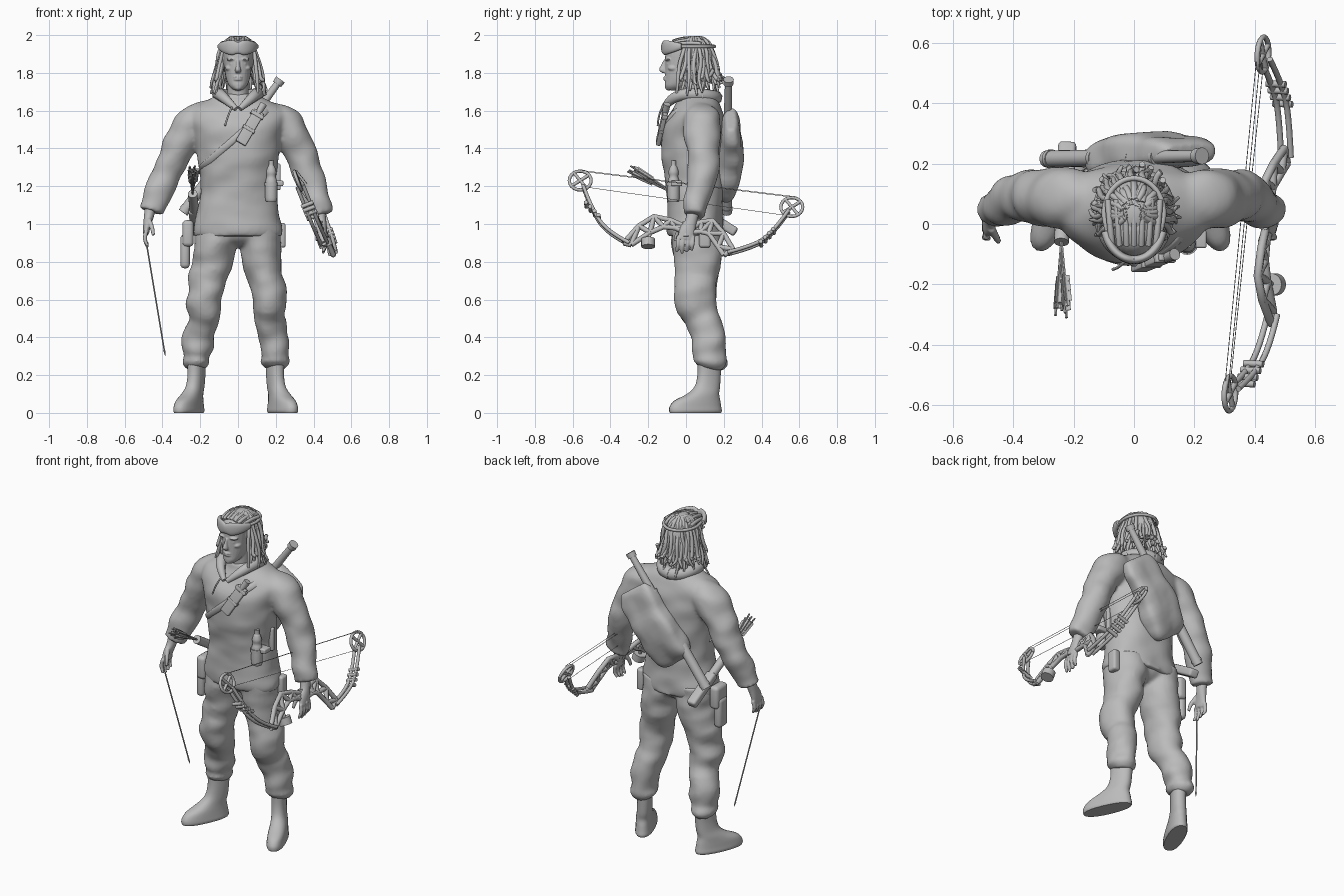
import bpy, bmesh, math, random
from mathutils import Vector, Matrix, noise

random.seed(4)
if "Cube" in bpy.data.objects:
    bpy.data.objects.remove(bpy.data.objects["Cube"])

grey = bpy.data.materials.new("plain grey")
grey.use_nodes = True
grey.diffuse_color = (0.5, 0.5, 0.5, 1)
grey.node_tree.nodes["Principled BSDF"].inputs["Base Color"].default_value = (0.5, 0.5, 0.5, 1)


def finish(name, bm, voxel=0, smooth=4):
    """Turn a bmesh into an object, optionally fusing its volumes."""
    bmesh.ops.recalc_face_normals(bm, faces=bm.faces)
    me = bpy.data.meshes.new(name)
    bm.to_mesh(me)
    bm.free()
    me.materials.append(grey)
    ob = bpy.data.objects.new(name, me)
    bpy.context.collection.objects.link(ob)
    bpy.ops.object.select_all(action='DESELECT')
    ob.select_set(True)
    bpy.context.view_layer.objects.active = ob
    bpy.ops.object.shade_smooth_by_angle(angle=math.radians(40))
    if voxel:
        m = ob.modifiers.new("fuse", 'REMESH')
        m.mode, m.voxel_size, m.use_smooth_shade = 'VOXEL', voxel, True
        s = ob.modifiers.new("soften", 'SMOOTH')
        s.factor, s.iterations = 0.5, smooth


def catmull(a, b, c, d, t):
    return [0.5 * (2*q + (r-p)*t + (2*p-5*q+4*r-s)*t*t + (3*q-p-3*r+s)*t**3)
            for p, q, r, s in zip(a, b, c, d)]


def loft(bm, rows, flat=False, turn=0, side=1, steps=4, wobble=0, power=2, n=24, upright=False):
    """Skin ellipses (x, y, z, rx, ry) along a smooth path."""
    path = []
    for i in range(len(rows) - 1):
        quad = [rows[max(0, min(len(rows)-1, i+k))] for k in (-1, 0, 1, 2)]
        path += [catmull(*quad, j/steps) for j in range(steps)]
    path.append(rows[-1])
    rings = []
    for i, p in enumerate(path):
        c = Vector(p[:3])
        t = Vector(path[min(i+1, len(path)-1)][:3]) - Vector(path[max(i-1, 0)][:3])
        t = Vector((0, 0, 1)) if flat else t.normalized()
        v = Vector((0, 0, 1)) if upright else Vector((math.sin(turn), math.cos(turn), 0))
        v = (v - t * v.dot(t)).normalized()
        u = v.cross(t)
        ring = []
        for k in range(n):
            a = math.tau * k / n
            ca, sa = math.cos(a), math.sin(a)
            e = 2 / power
            q = (c + u * p[3] * math.copysign(abs(ca)**e, ca)
                 + v * p[4] * math.copysign(abs(sa)**e, sa))
            if wobble:
                w = noise.noise(Vector((q.x*8, q.y*8, q.z*13 + 7*side)))
                q += (q - c).normalized() * wobble * w
            ring.append(bm.verts.new((q.x * side, q.y, q.z)))
        rings.append(ring)
    for r, s in zip(rings, rings[1:]):
        for k in range(n):
            bm.faces.new((r[k], r[(k+1) % n], s[(k+1) % n], s[k]))
    bm.faces.new(rings[0])
    bm.faces.new(rings[-1])


def ball(bm, c, r):
    bmesh.ops.create_uvsphere(bm, u_segments=20, v_segments=12, radius=1,
                              matrix=Matrix.Translation(c) @ Matrix.Diagonal((*r, 1)))


def rod(bm, p, q, r, r2=None, n=12):
    p, q = Vector(p), Vector(q)
    rot = (q - p).to_track_quat('Z', 'Y').to_matrix().to_4x4()
    bmesh.ops.create_cone(bm, cap_ends=True, segments=n, radius1=r, radius2=r if r2 is None else r2,
                          depth=(q - p).length, matrix=Matrix.Translation((p + q) / 2) @ rot)


def box(bm, c, size, along, out=(0, 1, 0), bevel=0.01):
    """Rounded box whose length (size z) follows 'along'."""
    z = Vector(along).normalized()
    x = Vector(out).cross(z).normalized()
    rot = Matrix((x, z.cross(x), z)).transposed().to_4x4()
    made = bmesh.ops.create_cube(bm, size=1, matrix=Matrix.Translation(c) @ rot @ Matrix.Diagonal((*size, 1)))
    edges = {e for v in made["verts"] for e in v.link_edges}
    bmesh.ops.bevel(bm, geom=list(edges), offset=bevel, segments=4, profile=0.5, affect='EDGES')


def tubes(name, paths, r, kind='NURBS'):
    """Round cords through paths of (x, y, z, thickness factor)."""
    cu = bpy.data.curves.new(name, 'CURVE')
    cu.dimensions, cu.bevel_depth, cu.bevel_resolution = '3D', r, 2
    cu.resolution_u, cu.use_fill_caps = 4, True
    for path in paths:
        sp = cu.splines.new(kind)
        sp.points.add(len(path) - 1)
        for pt, p in zip(sp.points, path):
            pt.co = (*p[:3], 1)
            pt.radius = p[3] if len(p) > 3 else 1
        if kind == 'NURBS':
            sp.order_u, sp.use_endpoint_u = 3, True
    cu.materials.append(grey)
    bpy.context.collection.objects.link(bpy.data.objects.new(name, cu))


# Jacket: torso and sleeves fused
torso = [(0, .05, .935, .232, .145), (0, .05, .99, .235, .152), (0, .045, 1.1, .212, .147),
         (0, .045, 1.2, .202, .152), (0, .04, 1.32, .207, .165), (0, .04, 1.45, .228, .17),
         (0, .045, 1.54, .255, .16), (0, .06, 1.605, .25, .13), (0, .065, 1.655, .165, .105),
         (0, .05, 1.69, .09, .09)]
bm = bmesh.new()
loft(bm, torso, flat=True, power=2.2, n=40, wobble=.012)
for side, dx, dz in ((-1, 0, 0), (1, -.02, -.02)):
    loft(bm, [(.14, .07, 1.58, .07, .08), (.19, .08, 1.568, .082, .092), (.24, .085, 1.53, .094, .102),
              (.3, .09, 1.44, .087, .095),
              (.345, .095, 1.34, .08, .087), (.39 + dx/2, .085, 1.24, .078, .08),
              (.43 + dx, .06, 1.15 + dz, .072, .066), (.458 + dx, .045, 1.065 + dz, .07, .06)],
         side=side, wobble=.014)
finish("jacket", bm, .011, 8)

# Collar with open front flaps
tubes("collar", [[(s*.01, -.12, 1.61, .5), (s*.065, -.085, 1.66, .9), (s*.1, -.01, 1.69, 1.1),
                  (s*.105, .08, 1.685, 1.2), (s*.05, .15, 1.67, 1.3), (-s*.01, .155, 1.67, 1.3)]
                 for s in (-1, 1)], .03)
tubes("collar_cord", [[(-.02, -.11, 1.64), (-.045, -.145, 1.6), (-.07, -.15, 1.52)]], .005)

# Trousers: legs and seat fused, the left leg standing slightly closer in
bm = bmesh.new()
ball(bm, (0, .055, .96), (.2, .13, .085))
leg = [(.115, .055, 1, .11, .135), (.124, .06, .88, .109, .13), (.14, .065, .78, .101, .123),
       (.168, .05, .66, .094, .11), (.178, .048, .58, .093, .107), (.18, .08, .5, .079, .095),
       (.205, .112, .42, .083, .085), (.213, .125, .35, .08, .09), (.218, .13, .3, .069, .084),
       (.22, .13, .265, .074, .088), (.22, .125, .235, .05, .065)]
for side, closer in ((-1, 0), (1, .03)):
    loft(bm, [(x - closer * (1 - z), y, z, a, b) for x, y, z, a, b in leg], side=side, wobble=.016)
finish("trousers", bm, .011)

# Boots, toes turned out
for side, dx, name in ((-1, .012, "right_boot"), (1, -.012, "left_boot")):
    bm = bmesh.new()
    loft(bm, [(x + dx, y, z, a, b) for x, y, z, a, b in (
        (.248, .05, 0, .05, .146), (.248, .05, .012, .055, .15), (.248, .05, .035, .053, .146),
        (.244, .06, .065, .05, .13), (.23, .09, .1, .046, .09), (.215, .113, .14, .042, .07),
        (.208, .122, .2, .041, .064), (.208, .125, .27, .043, .066))],
         flat=True, turn=-.42, side=side, power=2.3)
    finish(name, bm)

# Hands: palm, fingers and thumb fused
for side, dx, dz, name in ((-1, 0, 0, "right_hand"), (1, -.03, -.03, "left_hand")):
    bm = bmesh.new()
    loft(bm, [(.462 + dx, .04, 1.1 + dz, .03, .034), (.472 + dx, .025, 1.04 + dz, .026, .032),
              (.482 + dx, .005, .99 + dz, .02, .042), (.487 + dx, -.003, .95 + dz, .016, .04)], side=side)
    for k in range(4):
        y = -.04 + .026 * k
        loft(bm, [(.485 + dx, y, .965 + dz, .012, .012), (.493 + dx, y - .004, .92 + dz, .011, .011),
                  (.478 + dx, y - .008, .875 + dz + .008*abs(k - 1), .008, .008)], side=side, n=10)
    loft(bm, [(.472 + dx, -.015, 1.02 + dz, .014, .014), (.455 + dx, -.045, .98 + dz, .012, .012),
              (.448 + dx, -.058, .94 + dz, .009, .009)], side=side, n=10)
    finish(name, bm, .005, 2)

# Head and facial features fused
bm = bmesh.new()
loft(bm, [(0, .03, 1.62, .06, .062), (0, .02, 1.72, .055, .058), (0, .025, 1.78, .055, .06)])
loft(bm, [(0, -.07, 1.708, .022, .03), (0, -.05, 1.73, .046, .062), (0, -.025, 1.765, .062, .085),
          (0, -.005, 1.81, .071, .106), (0, .005, 1.86, .077, .116), (0, .012, 1.92, .08, .118),
          (0, .015, 1.965, .062, .092), (0, .015, 1.985, .03, .04)], flat=True, power=2.2)
loft(bm, [(0, -.105, 1.868, .009, .014), (0, -.116, 1.84, .01, .017), (0, -.122, 1.815, .016, .021),
          (0, -.112, 1.8, .013, .015)], flat=True, n=12)
for z, h in ((1.777, .006), (1.765, .007)):
    ball(bm, (0, -.103, z), (.025, .017, h))
for s in (-1, 1):
    ball(bm, (s*.034, -.094, 1.872), (.028, .02, .008))
    ball(bm, (s*.032, -.089, 1.848), (.014, .014, .007))
    ball(bm, (s*.046, -.066, 1.825), (.022, .03, .016))
ball(bm, (0, -.092, 1.725), (.024, .02, .018))
finish("head", bm, .0045, 2)

# Hair cap and hanging locks
bm = bmesh.new()
ball(bm, (0, .035, 1.883), (.094, .118, .112))
finish("hair_cap", bm)
locks = []
for layer in range(3):
    for k in range(27):
        a = math.radians(54 + 252 * (k + random.random()) / 27)
        drop = random.uniform(-.01, .1) + .05 * (2 < a < 4.3) * (layer == 0)
        path = []
        for r, z in ((.03, 1.985), (.066, 1.972), (.093, 1.915), (.113, 1.84), (.13, 1.76), (.144, 1.67 + drop)):
            r += random.uniform(-.012, .01) - .012 * layer * (z < 1.95)
            b = a + random.uniform(-.12, .12)
            path.append((r * math.sin(b), .04 - 1.06 * r * math.cos(b), z, .5 if z < 1.75 else 1))
        locks.append(path)
for k in range(7):
    x = (k - 3) * .024
    locks.append([(x, -.07, 1.965 - 4*x*x), (x * 1.1, -.01, 1.992 - 5*x*x), (x * 1.2, .08, 1.98 - 5*x*x)])
tubes("hair_locks", locks, .0105)

# Goggles on the forehead, with a strap around the head
bm = bmesh.new()
arc = [math.radians(-78 + 13 * k) for k in range(13)]
loft(bm, [(.097 * math.sin(a), .002 - .12 * math.cos(a), 1.932 + .006 * abs(a), .014,
           .041 - .014 * abs(a) ** 2 - .012 * math.exp(-30 * a * a)) for a in arc],
     steps=2, power=2.3, upright=True)
finish("goggles", bm)
tubes("goggle_strap", [[(.1 * math.sin(a), .035 - .118 * math.cos(a), 1.94)
                        for a in [math.radians(60 + 20 * k) for k in range(13)]]], .009)


def chest(x, z):
    """Point just outside the jacket front at this x and z."""
    lo, hi = next((p, q) for p, q in zip(torso, torso[1:]) if q[2] >= z)
    t = (z - lo[2]) / (hi[2] - lo[2])
    cy, rx, ry = (lo[i] + (hi[i] - lo[i]) * t for i in (1, 3, 4))
    return (x, cy - ry * math.sqrt(max(0, 1 - (x / rx) ** 2)) - .002, z)


# Shoulder strap across the chest
bm = bmesh.new()
strap = [(.165, .02, 1.62)] + [chest(.15 - .34 * t / 8, 1.6 - .3 * t / 8) for t in range(9)] + [(-.19, .06, 1.27)]
loft(bm, [(*p, .018, .007) for p in strap], steps=2, n=12)
finish("chest_strap", bm)

# Knife in a sheath on the chest
bm = bmesh.new()
low, high = Vector((.015, -.148, 1.43)), Vector((.135, -.1, 1.635))
axis = high - low
box(bm, low + axis * .4, (.06, .024, .2), axis, bevel=.006)
box(bm, low + axis * .72, (.075, .03, .022), axis, bevel=.005)
box(bm, low + axis * .35, (.07, .028, .018), axis, bevel=.004)
rod(bm, low + axis * .74, high, .016, .02)
finish("chest_sheath", bm)

# Soft back pack slung beside a long tube
bm = bmesh.new()
loft(bm, [(.055 + .59 * s, y, 1.365 + .81 * s, w, h) for s, y, w, h in (
    (-.235, .19, .1, .03), (-.2, .205, .12, .055), (-.1, .228, .13, .066), (.02, .235, .128, .064),
    (.13, .24, .122, .052), (.2, .24, .115, .042), (.235, .238, .1, .025))], power=3.6, n=32, wobble=.016)
finish("back_pack", bm, .01, 3)
bm = bmesh.new()
a, b = Vector((-.29, .215, 1.06)), Vector((.225, .225, 1.765))
mid = a.lerp(b, .55)
rod(bm, a, mid, .028, n=20)
rod(bm, mid, b, .025, .018, n=20)
rod(bm, a.lerp(b, .965), b, .026, .028, n=20)
for t in (.02, .3, .54, .7):
    rod(bm, a.lerp(b, t), a.lerp(b, t + .018), .031, n=20)
finish("back_tube", bm)

# Hip quiver with arrows
bm = bmesh.new()
tail, mouth = Vector((-.22, .265, .955)), Vector((-.24, -.06, 1.16))
box(bm, tail.lerp(mouth, .3), (.05, .06, .23), mouth - tail, (1, 0, 0), .014)
rod(bm, tail.lerp(mouth, .4), mouth, .025, .025, 16)
finish("hip_quiver", bm)
bm = bmesh.new()
for k in range(6):
    end = Vector((-.24 + .02 * math.cos(k * 2.4), -.27 - .008 * k, 1.29 + .022 * math.sin(k * 2.4)))
    rod(bm, mouth, end, .005, n=6)
    f = mouth.lerp(end, .72)
    for j in range(3):
        out = Vector((math.cos(j * 2.1), 0, math.sin(j * 2.1)))
        box(bm, f + out * .007, (.002, .018, .1), end - mouth, out, .0005)
finish("quiver_arrows", bm)

# Arrow held in the right hand
bm = bmesh.new()
rod(bm, (-.495, -.04, .96), (-.39, .075, .33), .004, n=8)
rod(bm, (-.39, .075, .33), (-.385, .08, .3), .006, 0, 8)
finish("held_arrow", bm)

# Hip holster, bottle and side pouches
bm = bmesh.new()
box(bm, (-.265, .06, .95), (.11, .06, .14), (0, 0, 1), (1, 0, 0), .022)
box(bm, (-.28, .06, .855), (.085, .05, .18), (0, 0, 1), (1, 0, 0), .022)
finish("hip_holster", bm)
bm = bmesh.new()
loft(bm, [(.176, -.066, z, r, r) for z, r in ((1.12, .028), (1.14, .032), (1.22, .031), (1.25, .024),
          (1.275, .027), (1.3, .02), (1.31, .014), (1.335, .014))], flat=True, n=20)
rod(bm, (.176, -.066, 1.2), (.176, -.066, 1.22), .036, n=20)
box(bm, (.2, -.05, 1.215), (.08, .06, .03), (0, 0, 1), bevel=.008)
finish("bottle", bm)
bm = bmesh.new()
box(bm, (.23, .1, .94), (.06, .045, .13), (0, 0, 1), (1, 0, 0), .014)
box(bm, (.21, .03, 1.25), (.025, .03, .14), (0, 0, 1), (1, 0, 0), .008)
finish("left_pouches", bm)


# Compound bow, laid out as (y, z) in its tilted plane
def bow(y, z, out=0):
    return Vector((.33 + (1.27 - z) * .38 + .05 * y + out, y, z + .38 * out))


upper = [(-.33, .9), (-.25, .99), (-.17, 1.04), (-.08, 1.02), (0, .985), (.08, 1.01), (.14, 1.02), (.2, .95), (.25, .865)]
lower = [(-.29, .89), (-.19, .955), (-.12, .985), (-.06, .98), (0, .955), (.08, .96), (.12, .95), (.17, .88), (.2, .835)]
rails = [[bow(*p) for p in r] for r in (upper, lower)]
struts = [[bow(*p), bow(*q)] for p, q in zip(upper, lower)]
struts += [[bow(*p), bow(*q)] for p, q in zip(upper[1:], lower)]
tubes("bow_riser", rails + struts, .014, 'POLY')
limbs = [[(-.3, .895), (-.4, .945), (-.49, 1.05), (-.545, 1.2)], [(.22, .845), (.36, .88), (.46, .95), (.545, 1.07)]]
tubes("bow_limbs", [[bow(*p, o) for p in limb] for limb in limbs for o in (-.016, .016)], .01)
normal = Vector((1, -.05, .38)).normalized()
bm = bmesh.new()
rod(bm, bow(0, .93), bow(0, 1.01), .02, n=12)
for (y, z), tilt in (((-.495, 1.07), -1), ((.43, .93), 1)):
    for k in range(4):
        c = bow(y + .022 * (k - 1.5), z + .022 * (k - 1.5) * tilt)
        rod(bm, c - normal * .034, c + normal * .034, .011)
rod(bm, bow(-.2, .88), bow(-.2, .92), .037, n=20)
rod(bm, bow(-.2, .91), bow(-.18, .99), .009)
finish("bow_fittings", bm)
cams = []
for y, z in ((-.56, 1.23), (.56, 1.09)):
    ring = [bow(y + .058 * math.cos(math.tau*k/20), z + .05 * math.sin(math.tau*k/20)) for k in range(21)]
    cams += [ring, [ring[2], ring[12]], [ring[7], ring[17]]]
tubes("bow_cams", cams, .009, 'POLY')
tubes("bow_strings", [[bow(-.56, 1.28, o), bow(.58, 1.14, o)] for o in (0, .012)]
      + [[bow(-.53, 1.2, -.012), bow(.53, 1.05, -.012)]], .0013, 'POLY')
